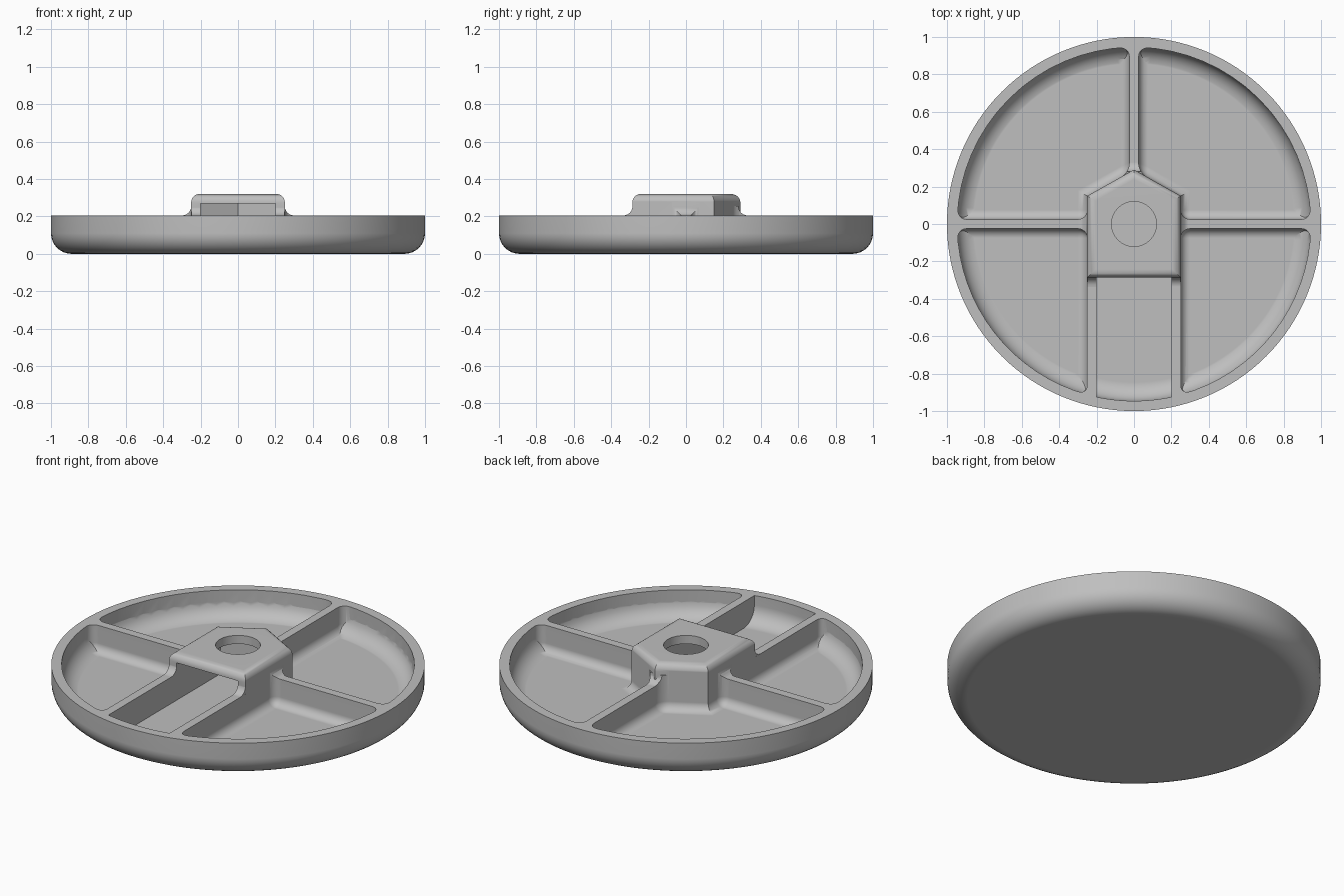
import bpy, bmesh, math
from mathutils import Matrix

if "Cube" in bpy.data.objects:
    bpy.data.objects.remove(bpy.data.objects["Cube"], do_unlink=True)

RIM, FLOOR, INNER = 0.205, 0.05, 0.945      # rim height, floor height, inner radius
HUB, HALF, ROUND = 0.25, 0.025, 0.05        # hub half width, divider half width, fillet

grey = bpy.data.materials.new("plain grey")
grey.use_nodes = True
grey.diffuse_color = (0.52, 0.52, 0.52, 1)
grey.node_tree.nodes["Principled BSDF"].inputs["Base Color"].default_value = grey.diffuse_color


def finish(name, bm):
    bmesh.ops.recalc_face_normals(bm, faces=bm.faces)
    mesh = bpy.data.meshes.new(name)
    bm.to_mesh(mesh)
    bm.free()
    mesh.materials.append(grey)
    ob = bpy.data.objects.new(name, mesh)
    bpy.context.collection.objects.link(ob)
    return ob


def prism(name, outline, low, high, pick=None, radius=ROUND, matrix=None):
    """Extruded outline; edges chosen by pick are rounded."""
    bm = bmesh.new()
    face = bm.faces.new([bm.verts.new((x, y, low)) for x, y in outline])
    top = bmesh.ops.extrude_face_region(bm, geom=[face])
    for v in top["geom"]:
        if isinstance(v, bmesh.types.BMVert):
            v.co.z = high
    bmesh.ops.recalc_face_normals(bm, faces=bm.faces)
    if pick:
        bmesh.ops.bevel(bm, geom=[e for e in bm.edges if pick(e)], offset=radius,
                        offset_type='OFFSET', segments=6, profile=0.5,
                        affect='EDGES', clamp_overlap=False)
    if matrix:
        bm.transform(matrix)
    return finish(name, bm)


def lathe(name, radius, low, high, fillet, steps=128):
    """Round solid with a filleted bottom edge."""
    prof = [(0, low)]
    for i in range(9):
        a = math.pi / 2 * i / 8
        prof.append((radius - fillet + fillet * math.sin(a), low + fillet - fillet * math.cos(a)))
    prof += [(radius, high), (0, high)]
    bm = bmesh.new()
    vs = [bm.verts.new((x, 0, z)) for x, z in prof]
    es = [bm.edges.new(p) for p in zip(vs, vs[1:])]
    bmesh.ops.spin(bm, geom=vs + es, cent=(0, 0, 0), axis=(0, 0, 1),
                   angle=math.tau, steps=steps, use_merge=True)
    bmesh.ops.remove_doubles(bm, verts=bm.verts, dist=1e-5)
    bmesh.ops.dissolve_limit(bm, angle_limit=0.001, verts=bm.verts, edges=bm.edges)
    return finish(name, bm)


def combine(ob, other, how, keep=False):
    m = ob.modifiers.new("combine", 'BOOLEAN')
    m.object, m.operation, m.solver = other, how, 'EXACT'
    bpy.context.view_layer.objects.active = ob
    bpy.ops.object.modifier_apply(modifier=m.name)
    if not keep:
        bpy.data.objects.remove(other, do_unlink=True)


def house(w, front, shoulder, apex):
    return [(-w, front), (w, front), (w, shoulder), (0, apex), (-w, shoulder)]


def height_of(e):
    return [v.co.z for v in e.verts]


# Round dish and five-sided hub with a softened top; the cutters trim the hub sides
tray = lathe("divided_tray", 1.0, 0.0, RIM, 0.11)
hub = prism("hub", house(HUB + 0.0006, -0.287, 0.1504, 0.2907), 0.1, 0.32,
            lambda e: min(height_of(e)) > 0.3, 0.045)
combine(tray, hub, 'UNION')

# Concave flares where the hub rises from the dividers
curve = [(ROUND * (1 - math.sin(a)), RIM + ROUND * (1 - math.cos(a)))
         for a in [math.pi / 2 * i / 6 for i in range(7)]]
flare = [(-0.04, RIM + ROUND), (-0.04, RIM - 0.03), (ROUND, RIM - 0.03)] + curve
upright = Matrix.Rotation(math.pi / 2, 4, 'X')
for turn, reach, half in ((0, HUB, 0.07), (90, 0.28, 0.07), (180, HUB, 0.07), (270, 0.286, 0.2495)):
    place = Matrix.Rotation(math.radians(turn), 4, 'Z') @ Matrix.Translation((reach, 0, 0)) @ upright
    combine(tray, prism("flare", flare, -half, half, matrix=place), 'UNION')

# Compartment cutters, with rounded corners and floor edges
STEPS = 16


def arc(start, end):
    angles = [start + (end - start) * i / STEPS for i in range(STEPS + 1)]
    return [(INNER * math.cos(a), INNER * math.sin(a)) for a in angles]


edge = math.asin(HALF / INNER)
rear = arc(edge, math.pi / 2 - edge) + [(HALF, 0.276), (HUB, 0.15), (HUB, HALF)]
front = arc(-edge, -math.acos(HUB / INNER)) + [(HUB, -HALF)]


def hollow_edges(corners):
    def pick(e):
        zs = height_of(e)
        if max(zs) < FLOOR + 0.01:
            return True
        x, y = e.verts[0].co.xy
        return min(zs) < 0.1 and any(math.hypot(x - a, y - b) < 0.001 for a, b in corners)
    return pick


bowl = lathe("bowl_cutter", INNER + 0.001, FLOOR - 0.001, 0.6, 0.1)
for outline in (rear, front):
    for side in (1, -1):
        points = [(side * x, y) for x, y in outline]
        corners = [points[0], points[STEPS], points[STEPS + 1], points[-1]]
        cutter = prism("compartment_cutter", points, FLOOR, 0.5, hollow_edges(corners))
        combine(cutter, bowl, 'INTERSECT', keep=True)
        combine(tray, cutter, 'DIFFERENCE')

# Front channel running under the hub
slot = prism("slot_cutter", house(0.2, -1.1, 0.121, 0.233), 0.02, 0.27)
combine(slot, bowl, 'INTERSECT')
combine(tray, slot, 'DIFFERENCE')

# Round hole in the hub top
ring = [(0.12 * math.cos(math.tau * i / 48), 0.12 * math.sin(math.tau * i / 48)) for i in range(48)]
combine(tray, prism("hole_cutter", ring, 0.2, 0.5), 'DIFFERENCE')

# Smooth shading with crisp edges
bpy.ops.object.select_all(action='DESELECT')
tray.select_set(True)
bpy.context.view_layer.objects.active = tray
bpy.ops.object.shade_smooth_by_angle(angle=math.radians(32))
weighted = tray.modifiers.new("even normals", 'WEIGHTED_NORMAL')
weighted.keep_sharp = True
